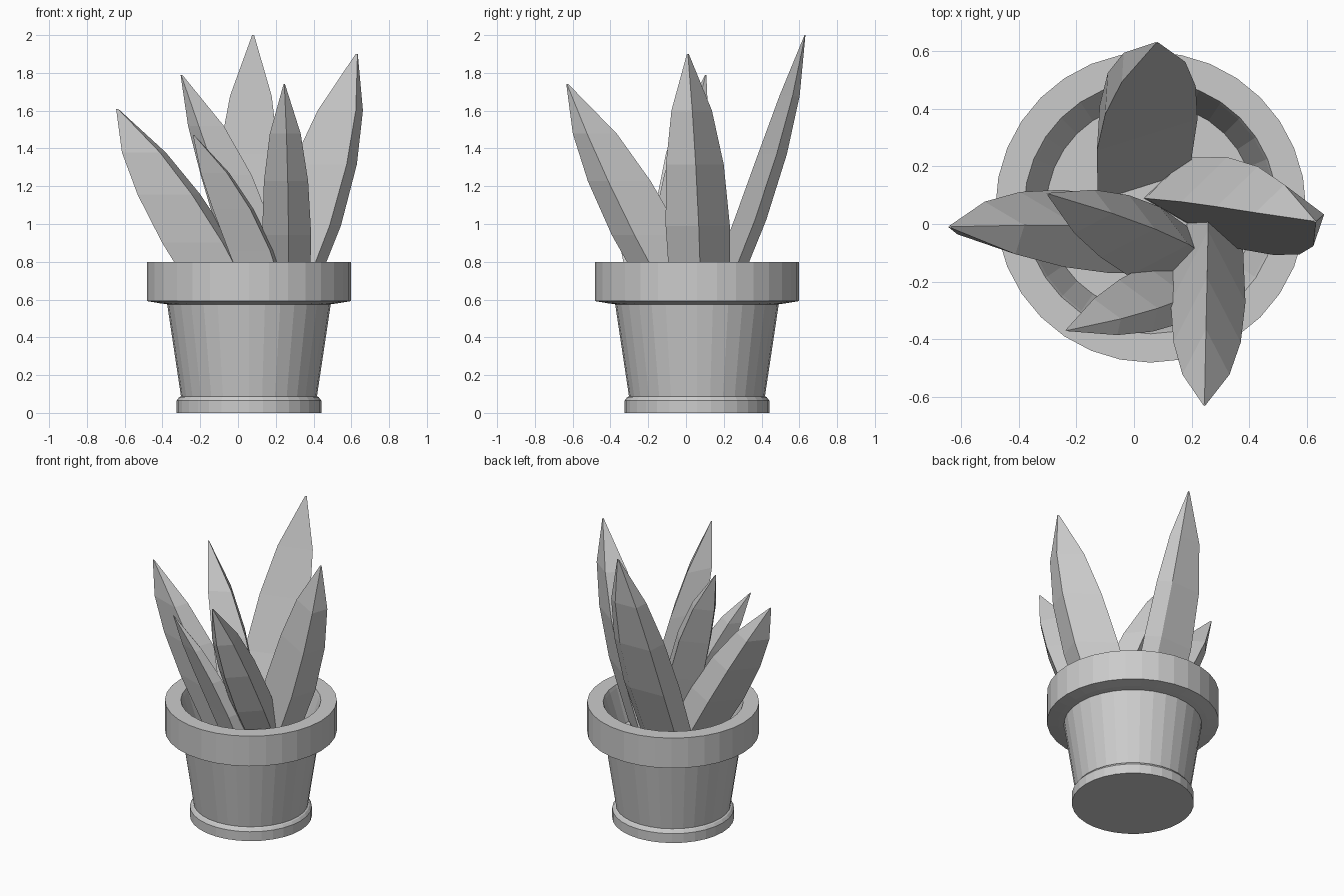
import bpy, math
from mathutils import Vector

if "Cube" in bpy.data.objects:
    bpy.data.objects.remove(bpy.data.objects["Cube"])

CX, CY, SIDES = 0.058, 0.058, 32


def make_object(name, verts, faces):
    mesh = bpy.data.meshes.new(name)
    mesh.from_pydata(verts, [], faces)
    mesh.update()
    obj = bpy.data.objects.new(name, mesh)
    bpy.context.collection.objects.link(obj)
    return obj


def loft(name, rings):
    """Skin a stack of equal-sized rings and cap both ends."""
    n = len(rings[0])
    verts = [v for ring in rings for v in ring]
    faces = [(i * n + j, i * n + (j + 1) % n, (i + 1) * n + (j + 1) % n, (i + 1) * n + j)
             for i in range(len(rings) - 1) for j in range(n)]
    faces.append(tuple(reversed(range(n))))
    faces.append(tuple((len(rings) - 1) * n + j for j in range(n)))
    return make_object(name, verts, faces)


def circle(r, z):
    return [(CX + r * math.cos(2 * math.pi * k / SIDES),
             CY + r * math.sin(2 * math.pi * k / SIDES), z) for k in range(SIDES)]


# Pot: foot, tapered body, rim, inner wall, closed by the soil level
pot_profile = [(0.383, 0), (0.383, 0.065), (0.37, 0.083), (0.36, 0.088), (0.433, 0.575),
               (0.47, 0.58), (0.54, 0.592), (0.54, 0.8), (0.44, 0.8), (0.432, 0.78),
               (0.36, 0.55)]
loft("pot", [circle(r, z) for r, z in pot_profile])

# Soil surface
loft("soil", [circle(0.355, 0.54), circle(0.363, 0.558)])

# Leaf girth along its height, tapering into the soil and to the tip
GIRTH = [(-0.1, 0.75), (0, 0.92), (0.3, 1.0), (0.55, 0.9), (0.77, 0.63), (1, 0.03)]


def leaf(name, base, middle, tip, corners):
    """Four-sided leaf: axis through three points, corners are plan offsets."""
    base, middle, tip = Vector(base), Vector(middle), Vector(tip)
    ctrl = 2 * middle - (base + tip) / 2
    corners = sorted(corners, key=lambda c: math.atan2(c[1], c[0]))
    rings = []
    for t, s in GIRTH:
        p = base * (1 - t) ** 2 + ctrl * (2 * t * (1 - t)) + tip * t * t
        rings.append([(p.x + s * x, p.y + s * y, p.z) for x, y in corners])
    loft(name, rings)


leaf("leaf_back", (0.03, 0.18, 0.6), (0.05, 0.44, 1.3), (0.08, 0.63, 2.0),
     [(-0.17, -0.09), (0.18, 0.02), (0.09, 0.08), (-0.16, 0.07)])
leaf("leaf_right", (0.26, 0.08, 0.6), (0.485, 0.055, 1.25), (0.63, 0.01, 1.9),
     [(-0.24, 0.01), (0.08, -0.175), (0.14, 0.0), (-0.08, 0.165)])
leaf("leaf_front", (0.26, -0.09, 0.6), (0.255, -0.385, 1.17), (0.245, -0.63, 1.74),
     [(0.13, 0.0), (0.0, 0.25), (-0.13, 0.0), (0.01, -0.12)])
leaf("leaf_left", (-0.05, -0.04, 0.6), (-0.34, -0.025, 1.105), (-0.64, -0.01, 1.61),
     [(0.14, -0.14), (-0.18, -0.03), (-0.03, 0.15), (0.19, 0.02)])
leaf("leaf_middle", (0.13, -0.10, 0.6), (-0.05, 0.0, 1.2), (-0.3, 0.105, 1.79),
     [(0.16, -0.03), (0.06, 0.10), (-0.14, 0.02), (-0.05, -0.14)])
leaf("leaf_front_left", (0.16, -0.21, 0.6), (-0.005, -0.285, 1.035), (-0.235, -0.37, 1.47),
     [(-0.12, 0.0), (0.10, -0.09), (0.12, 0.0), (-0.03, 0.11)])
